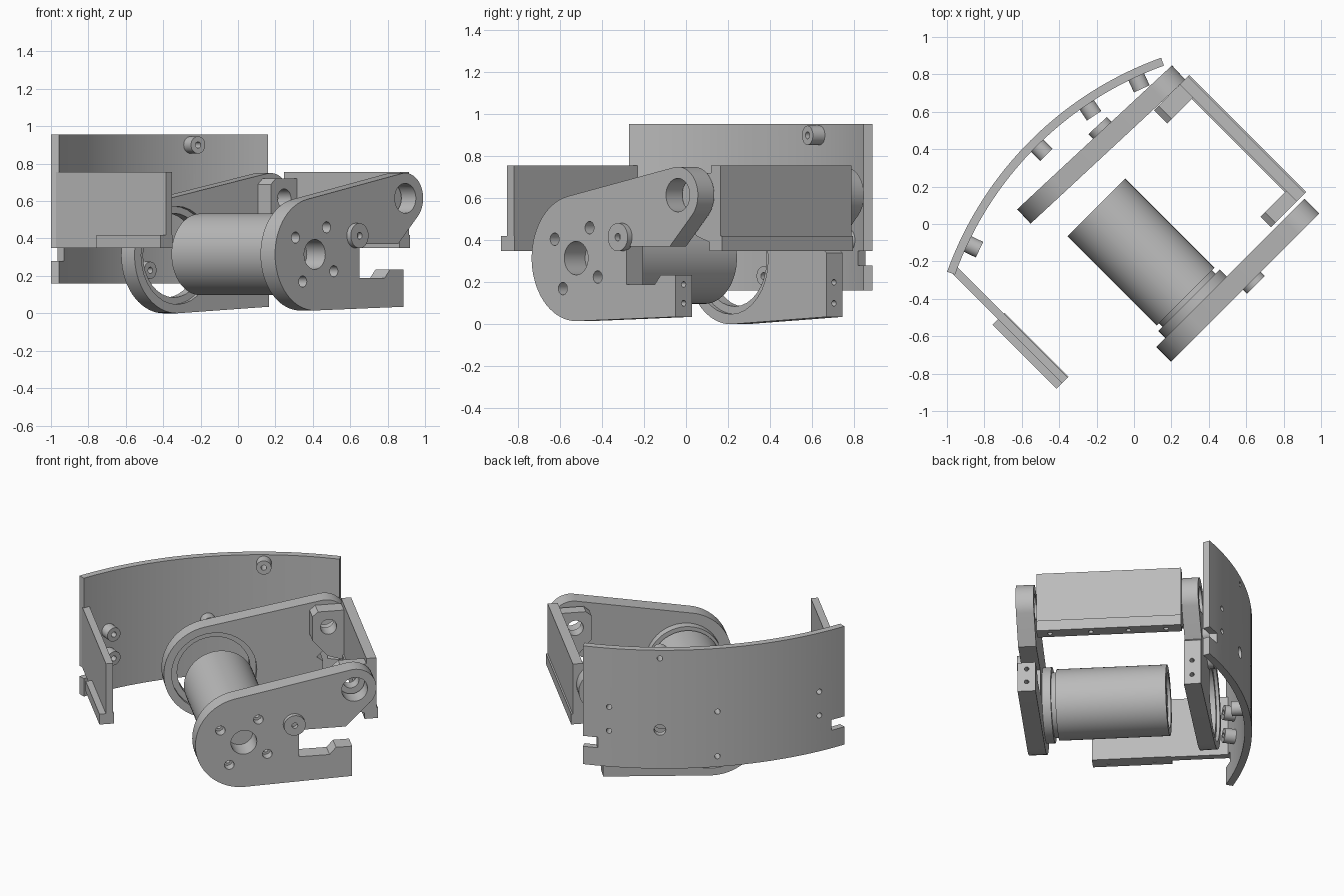
import bpy, bmesh, math
from mathutils import Matrix, Vector

if "Cube" in bpy.data.objects:
    bpy.data.objects.remove(bpy.data.objects["Cube"])

grey = bpy.data.materials.new("plain grey")
grey.diffuse_color = (0.5, 0.5, 0.5, 1)
grey.use_nodes = True
grey.node_tree.nodes["Principled BSDF"].inputs["Base Color"].default_value = grey.diffuse_color

# Working frame: local x runs along the plates, local y from front to back plate
FRAME = Matrix.Rotation(math.radians(45), 4, 'Z')
BACK = FRAME @ Matrix.Translation((0, 0.378, 0)) @ Matrix.Rotation(math.radians(-2.1), 4, 'Z')


def make(name, bm, m):
    bmesh.ops.recalc_face_normals(bm, faces=bm.faces)
    bm.transform(m)
    me = bpy.data.meshes.new(name)
    bm.to_mesh(me)
    bm.free()
    me.materials.append(grey)
    ob = bpy.data.objects.new(name, me)
    bpy.context.collection.objects.link(ob)
    return ob


def prism(name, pts, a, b, m=FRAME, up=False):
    """Extrude an outline (x, z) along y, or (x, y) along z when up is set."""
    bm = bmesh.new()
    f = bm.faces.new([bm.verts.new((p, q, a) if up else (p, a, q)) for p, q in pts])
    r = bmesh.ops.extrude_face_region(bm, geom=[f])
    d = Vector((0, 0, b - a)) if up else Vector((0, b - a, 0))
    bmesh.ops.translate(bm, vec=d, verts=[g for g in r["geom"] if isinstance(g, bmesh.types.BMVert)])
    return make(name, bm, m)


def box(name, x0, x1, y0, y1, z0, z1, m=FRAME):
    return prism(name, [(x0, z0), (x1, z0), (x1, z1), (x0, z1)], y0, y1, m)


def rod(name, p, q, r, m=FRAME, seg=32):
    """Cylinder from p to q."""
    p, q = Vector(p), Vector(q)
    bm = bmesh.new()
    bmesh.ops.create_cone(bm, cap_ends=True, segments=seg, radius1=r, radius2=r, depth=(q - p).length)
    rot = (q - p).to_track_quat('Z', 'Y').to_matrix().to_4x4()
    return make(name, bm, m @ Matrix.Translation((p + q) / 2) @ rot)


def cut(ob, cutters, op='DIFFERENCE'):
    for c in cutters:
        mod = ob.modifiers.new("cut", 'BOOLEAN')
        mod.operation, mod.object, mod.solver = op, c, 'EXACT'
        bpy.context.view_layer.objects.active = ob
        bpy.ops.object.modifier_apply(modifier=mod.name)
        bpy.data.objects.remove(c, do_unlink=True)


def hole(x, z, r, y0, y1, m=FRAME):
    return rod("cutter", (x, y0, z), (x, y1, z), r, m)


def arc(cx, cy, r, a0, a1, n):
    return [(cx + r * math.cos(math.radians(a0 + (a1 - a0) * i / n)),
             cy + r * math.sin(math.radians(a0 + (a1 - a0) * i / n))) for i in range(n + 1)]


def arm_outline(r, tail):
    """Big round end, small round pivot end and a lower tail."""
    return tail + arc(0.605, 0.615, 0.135, -45, 101, 20) + arc(-0.08, 0.015 + 0.3 if r < 0.305 else r, r, 101, 270, 32)


# Front arm plate with slot, motor holes and pivot hole
front = prism("front_arm_plate", arm_outline(0.30, [
    (0.59, 0.035), (0.59, 0.235), (0.49, 0.235), (0.45, 0.19),
    (0.26, 0.19), (0.26, 0.37), (0.55, 0.37)]), -0.66, -0.55)
cut(front, [hole(0.605, 0.615, 0.08, -0.7, -0.5), hole(-0.08, 0.315, 0.08, -0.7, -0.5)])
for dx, dz in [(-0.145, 0.09), (0.09, 0.145), (-0.09, -0.145), (0.145, -0.09)]:
    cut(front, [hole(-0.08 + dx, 0.315 + dz, 0.03, -0.7, -0.60),
                hole(-0.08 + dx, 0.315 + dz, 0.015, -0.62, -0.5)])
cut(front, [rod("cutter", (0.5, -0.605, z), (0.65, -0.605, z), 0.014) for z in (0.1, 0.19)])
stud = rod("front_stud", (0.23, -0.65, 0.415), (0.23, -0.69, 0.415), 0.067)
cut(stud, [hole(0.23, 0.415, 0.018, -0.72, -0.66)])

# Motor: flange, neck and body with a recessed end
flange = rod("motor_flange", (-0.08, -0.551, 0.315), (-0.08, -0.497, 0.315), 0.232, seg=64)
cut(flange, [hole(-0.08, 0.315, 0.08, -0.6, -0.52)])
rod("motor_neck", (-0.08, -0.5, 0.315), (-0.08, -0.465, 0.315), 0.2, seg=64)
body = rod("motor_body", (-0.08, -0.47, 0.315), (-0.08, 0.205, 0.315), 0.218, seg=64)
cut(body, [hole(-0.08, 0.315, 0.17, 0.185, 0.25)])

# Back arm plate with a stepped bearing bore
back = prism("back_arm_plate", arm_outline(0.31, [
    (0.59, 0.035), (0.59, 0.34), (0.55, 0.37)]), 0, 0.105, BACK)
cut(back, [hole(0.605, 0.615, 0.08, -0.1, 0.2, BACK), hole(-0.08, 0.31, 0.262, -0.1, 0.2, BACK)])
cut(back, [rod("cutter", (0.5, 0.05, z), (0.65, 0.05, z), 0.014, BACK) for z in (0.1, 0.2)])
bearing = rod("bearing_ring", (-0.08, 0.025, 0.31), (-0.08, 0.085, 0.31), 0.263, BACK, 64)
cut(bearing, [hole(-0.08, 0.31, 0.225, -0.1, 0.2, BACK)])
rod("back_stud", (0.23, 0.1, 0.415), (0.23, 0.14, 0.415), 0.067, BACK)

# Hinge bracket bridging the two arm plates
box("bracket_wall", 0.70, 0.762, -0.53, 0.354, 0.40, 0.755)
rail = box("bracket_rail", 0.69, 0.772, -0.53, 0.354, 0.35, 0.42)
cut(rail, [rod("cutter", (0.73, y, 0.33), (0.73, y, 0.40), 0.015) for y in (-0.45, -0.2, 0.03, 0.26)])
for name, y0, y1 in (("bracket_ear_front", -0.53, -0.45), ("bracket_ear_back", 0.255, 0.354)):
    ear = prism(name, [(0.505, 0.53), (0.60, 0.42), (0.72, 0.38), (0.72, 0.72), (0.54, 0.72), (0.505, 0.69)], y0, y1)
    cut(ear, [hole(0.605, 0.615, 0.05, y0 - 0.05, y1 + 0.05)])

# Side wall with its thicker lower rail
box("side_wall", -0.875, -0.83, -0.33, 0.51, 0.35, 0.755)
side = box("side_rail", -0.915, -0.825, -0.33, 0.155, 0.35, 0.42)
cut(side, [rod("cutter", (-0.87, y, 0.33), (-0.87, y, 0.40), 0.015) for y in (-0.23, 0.05)])

# Curved back panel with end slots, spacers and screw holes
R, CX, CY, T = 1.9, -0.078, 0.707 - 1.9, 0.045
panel = prism("curved_panel", arc(CX, CY, R, 64.8, 115.2, 40) + arc(CX, CY, R - T, 115.2, 64.8, 40),
              0.16, 0.955, up=True)


def radial(x, d, z):
    """Point on the panel at local x, offset d inwards from its outer face."""
    a = math.asin((x - CX) / R)
    return (CX + (R - d) * math.sin(a), CY + (R - d) * math.cos(a), z)


cut(panel, [box("cutter", -0.95, -0.80, 0.4, 0.65, 0.28, 0.35),
            box("cutter", 0.645, 0.80, 0.4, 0.65, 0.28, 0.35),
            rod("cutter", radial(0.28, -0.1, 0.42), radial(0.28, 0.1, 0.42), 0.036)])
for x, z in [(0.28, 0.9), (-0.07, 0.53), (-0.07, 0.23), (-0.72, 0.56), (-0.72, 0.40), (0.58, 0.56), (0.58, 0.40)]:
    spacer = rod("panel_spacer", radial(x, T - 0.003, z), radial(x, T + 0.07, z), 0.046)
    cut(spacer, [rod("cutter", radial(x, 0, z), radial(x, 0.2, z), 0.017)])
    cut(panel, [rod("cutter", radial(x, -0.1, z), radial(x, 0.1, z), 0.017)])

# Smooth the round surfaces, keep the edges crisp
bpy.ops.object.select_all(action='SELECT')
bpy.context.view_layer.objects.active = front
bpy.ops.object.shade_smooth_by_angle(angle=math.radians(30))
